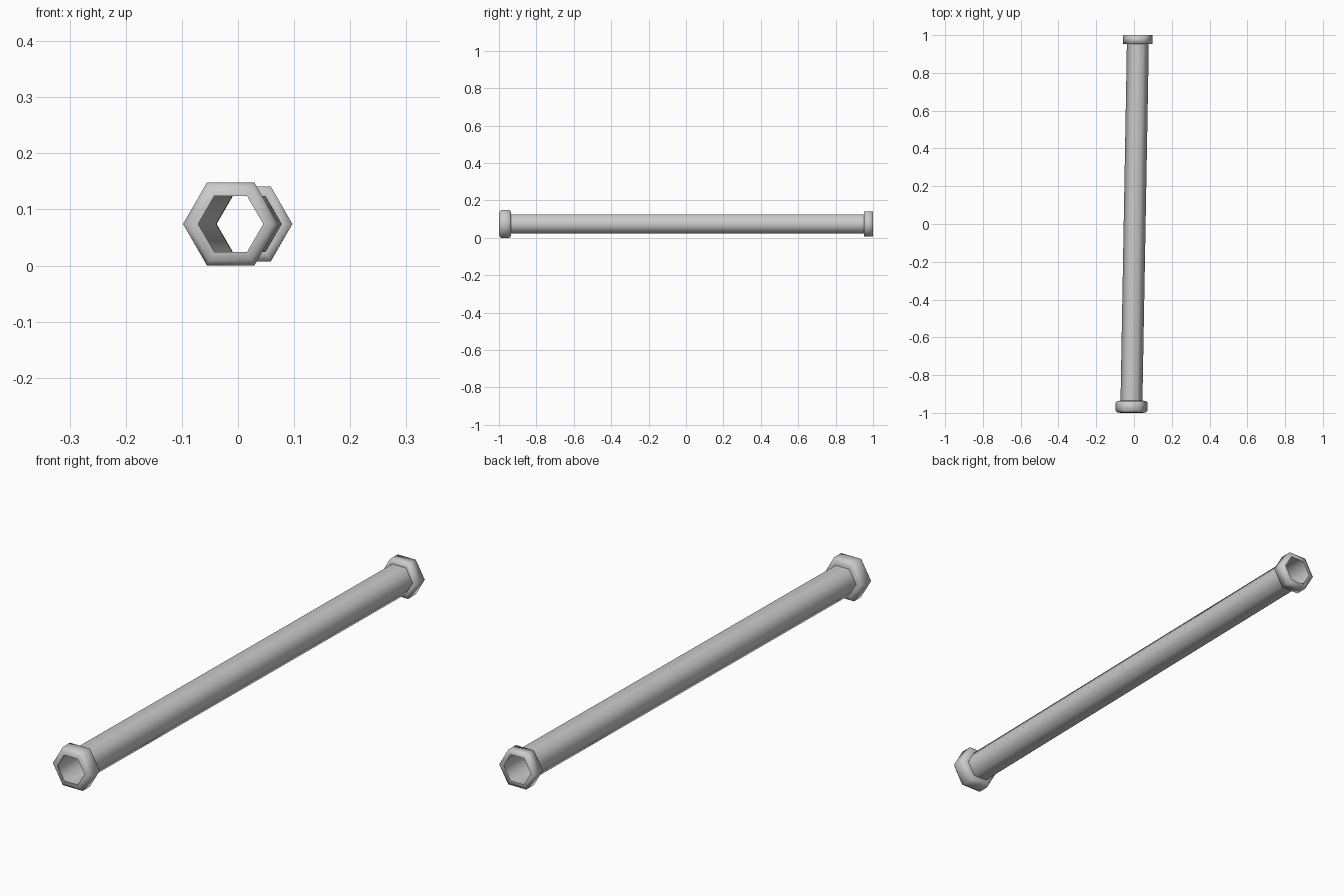
import bpy, bmesh
from math import cos, sin, pi

if "Cube" in bpy.data.objects:
    bpy.data.objects.remove(bpy.data.objects["Cube"])

SIDES = 6
ZC = 0.074          # height of the pipe axis
BORE = 0.058        # radius of the thin pipe wall
FRONT_X, BACK_X = -0.013, 0.02


def loft(name, stations):
    """Skin hexagonal rings; each station is (centre x, y, radius)."""
    bm = bmesh.new()
    rings = []
    for cx, y, r in stations:
        rings.append([bm.verts.new((cx + r * cos(2 * pi * i / SIDES), y,
                                    ZC + r * sin(2 * pi * i / SIDES)))
                      for i in range(SIDES)])
    for a, b in zip(rings, rings[1:]):
        for i in range(SIDES):
            j = (i + 1) % SIDES
            bm.faces.new((a[i], b[i], b[j], a[j]))
    bmesh.ops.recalc_face_normals(bm, faces=bm.faces)
    mesh = bpy.data.meshes.new(name)
    bm.to_mesh(mesh)
    bm.free()
    mesh.shade_smooth()
    obj = bpy.data.objects.new(name, mesh)
    bpy.context.collection.objects.link(obj)
    return obj


# Thin open pipe, slightly slanted between the two collars
loft("pipe", [(FRONT_X, -0.998, BORE), (FRONT_X, -0.935, BORE),
              (FRONT_X + 0.001, -0.86, BORE), (BACK_X - 0.001, 0.87, BORE),
              (BACK_X, 0.953, BORE), (BACK_X, 1.0, BORE)])

# Larger front collar with softened rims
loft("front_collar", [(FRONT_X, -1.0, BORE), (FRONT_X, -0.998, 0.075),
                      (FRONT_X, -0.988, 0.085), (FRONT_X, -0.945, 0.085),
                      (FRONT_X, -0.937, 0.076), (FRONT_X, -0.935, BORE)])

# Smaller plain back collar
loft("back_collar", [(BACK_X, 0.953, BORE), (BACK_X, 0.953, 0.077),
                     (BACK_X, 1.0, 0.077), (BACK_X, 1.0, BORE)])
